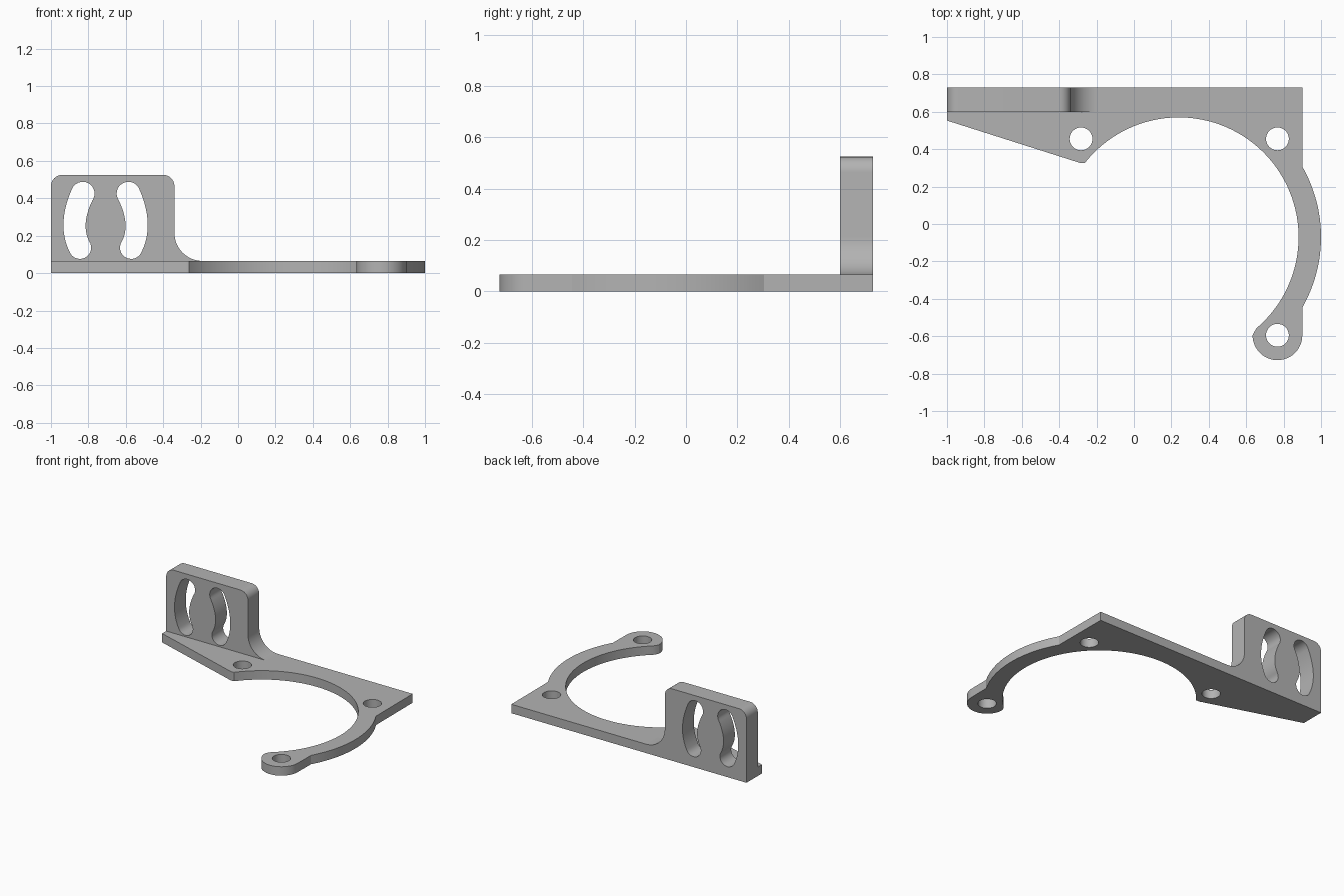
import bpy
import bmesh
from math import cos, sin, radians
from mathutils import Matrix, Vector

cube = bpy.data.objects.get("Cube")
if cube:
    bpy.data.objects.remove(cube, do_unlink=True)

grey = bpy.data.materials.new("plain grey")
grey.use_nodes = True
colour = (0.45, 0.45, 0.45, 1)
grey.diffuse_color = colour
grey.node_tree.nodes["Principled BSDF"].inputs["Base Color"].default_value = colour

THICK = 0.065
BACK = 0.73


def arc(cx, cy, r, start, end, n=12):
    """Points along a circular arc, angles in degrees."""
    angles = [radians(start + (end - start) * i / n) for i in range(n + 1)]
    return [(cx + r * cos(a), cy + r * sin(a)) for a in angles]


def bow(a, mid, b, n=14):
    """Inner points of a smooth bend from a to b through mid."""
    a, mid, b = Vector(a), Vector(mid), Vector(b)
    c = 2 * mid - (a + b) / 2
    steps = [i / n for i in range(1, n)]
    return [tuple(a * (1 - t) ** 2 + c * 2 * t * (1 - t) + b * t * t) for t in steps]


def slab(name, outline, holes, depth, matrix):
    """Extrude a flat outline with holes, then place it."""
    bm = bmesh.new()
    edges = []
    for loop in [outline] + holes:
        vs = [bm.verts.new((x, y, 0)) for x, y in loop]
        edges += [bm.edges.new((v, vs[i - 1])) for i, v in enumerate(vs)]
    bmesh.ops.triangle_fill(bm, edges=edges, use_beauty=True, normal=(0, 0, 1))
    ext = bmesh.ops.extrude_face_region(bm, geom=bm.faces[:], use_keep_orig=True)
    top = [g for g in ext["geom"] if isinstance(g, bmesh.types.BMVert)]
    bmesh.ops.translate(bm, verts=top, vec=(0, 0, depth))
    bmesh.ops.recalc_face_normals(bm, faces=bm.faces[:])
    bm.transform(matrix)
    mesh = bpy.data.meshes.new(name)
    bm.to_mesh(mesh)
    bm.free()
    mesh.materials.append(grey)
    obj = bpy.data.objects.new(name, mesh)
    bpy.context.collection.objects.link(obj)
    bpy.ops.object.select_all(action="DESELECT")
    obj.select_set(True)
    bpy.context.view_layer.objects.active = obj
    bpy.ops.object.shade_smooth_by_angle(angle=radians(25))
    return obj


# Base plate: straight back edge, open ring arm and a rounded end ear
RX, RY = 0.24, -0.07
plate = [(-1, BACK), (0.9, BACK)]
plate += arc(RX, RY, 0.76, 29.5, -29.5, 24)
plate += arc(0.767, -0.595, 0.133, 0, -180, 24)
plate += [(0.642, -0.578)]
plate += arc(RX, RY, 0.64, -49.5, 141.7, 64)
plate += [(-0.285, 0.325), (-0.315, 0.335), (-1, 0.553)]
bolt_holes = [arc(x, y, 0.061, 0, 360, 32)[:-1]
              for x, y in ((-0.283, 0.455), (0.767, 0.455), (0.767, -0.595))]
slab("base_plate", plate, bolt_holes, THICK, Matrix())

# Upright tab: rounded top corners and a fillet running into the plate
tab = [(-1, THICK)]
tab += arc(-0.94, 0.465, 0.06, 180, 90)
tab += arc(-0.4, 0.465, 0.06, 90, 0)
tab += arc(-0.19, THICK + 0.15, 0.15, 180, 270, 16)

# Pair of mirrored, curved adjustment slots
upper = arc(-0.83, 0.425, 0.063, 160, -35, 16)
lower = arc(-0.845, 0.136, 0.06, 35, -160, 16)
slot = upper + bow(upper[-1], (-0.814, 0.27), lower[0])
slot += lower + bow(lower[-1], (-0.933, 0.27), upper[0])
mirrored = [(-1.416 - x, z) for x, z in slot]

stand = Matrix.Translation((0, BACK, 0)) @ Matrix.Rotation(radians(90), 4, "X")
slab("upright_tab", tab, [slot, mirrored], 0.13, stand)
